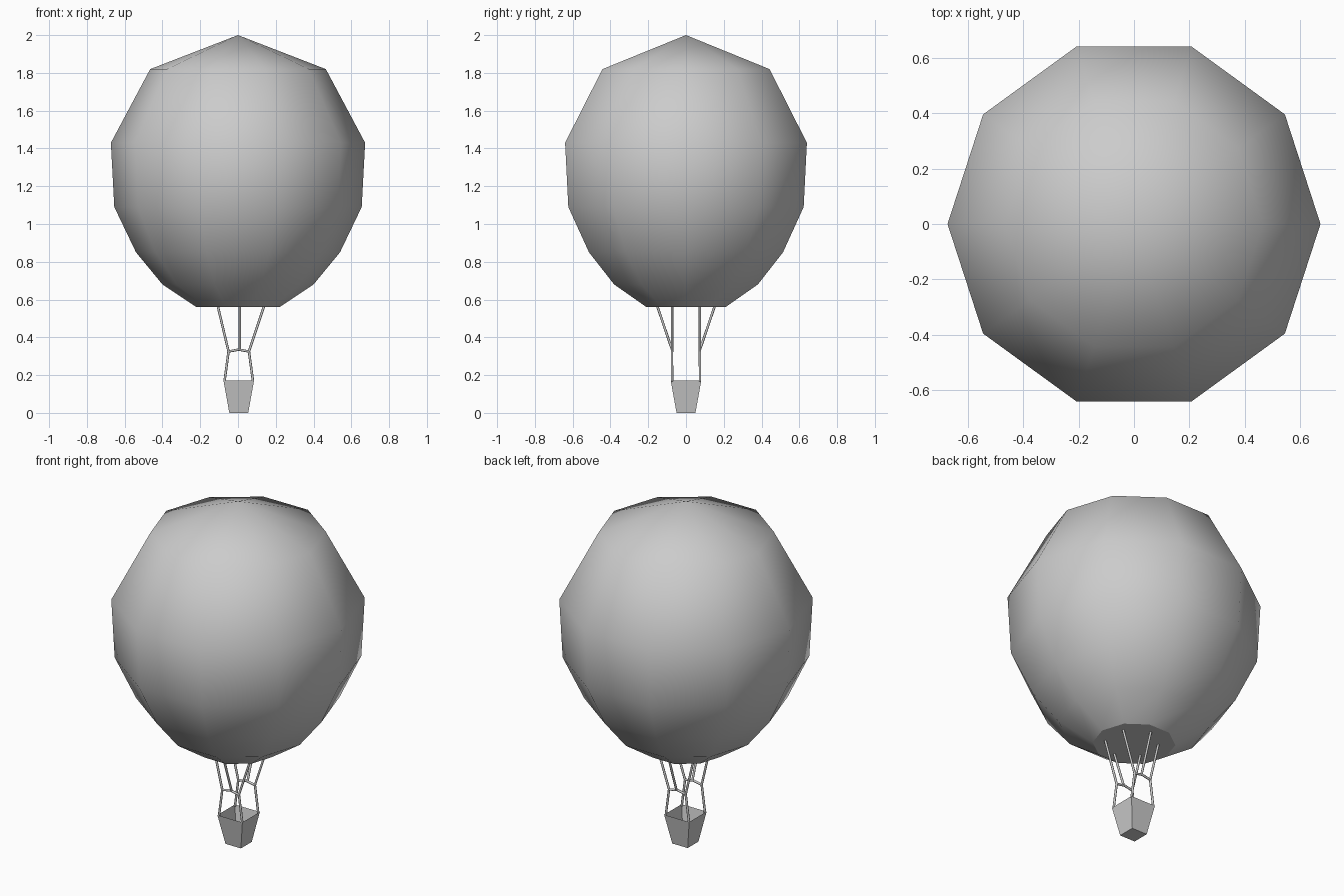
import bpy, bmesh, math
from mathutils import Vector

cube = bpy.data.objects.get("Cube")
if cube:
    bpy.data.objects.remove(cube, do_unlink=True)

grey = bpy.data.materials.new("plain_grey")
grey.use_nodes = True
colour = (0.6, 0.6, 0.6, 1)
grey.diffuse_color = colour
grey.node_tree.nodes["Principled BSDF"].inputs["Base Color"].default_value = colour


def add_object(name, bm, smooth=True):
    bmesh.ops.recalc_face_normals(bm, faces=bm.faces)
    for face in bm.faces:
        face.smooth = smooth
    mesh = bpy.data.meshes.new(name)
    bm.to_mesh(mesh)
    bm.free()
    mesh.materials.append(grey)
    obj = bpy.data.objects.new(name, mesh)
    bpy.context.collection.objects.link(obj)
    return obj


def bridge(bm, low, high):
    n = len(low)
    for i in range(n):
        j = (i + 1) % n
        bm.faces.new((low[i], low[j], high[j], high[i]))


# Envelope: ten-sided rings closed by an apex and a flat, sharp-edged base
PROFILE = [(0.22, 0.56), (0.40, 0.68), (0.54, 0.85), (0.655, 1.09), (0.673, 1.43), (0.465, 1.82)]
SIDES = 10
bm = bmesh.new()
rings = []
for radius, z in PROFILE:
    angles = [math.tau * i / SIDES for i in range(SIDES)]
    rings.append([bm.verts.new((radius * math.cos(a), radius * math.sin(a), z)) for a in angles])
for low, high in zip(rings, rings[1:]):
    bridge(bm, low, high)
apex = bm.verts.new((0, 0, 2))
for i in range(SIDES):
    bm.faces.new((rings[-1][i], rings[-1][(i + 1) % SIDES], apex))
base = bm.faces.new(rings[0][::-1])
for edge in base.edges:
    edge.smooth = False
add_object("balloon_envelope", bm)

# Basket: tapered box, open at the top
CENTRE_X = 0.004
bm = bmesh.new()
corners = [(-1, -1), (1, -1), (1, 1), (-1, 1)]
low, high = [[bm.verts.new((CENTRE_X + sx * h, sy * h, z)) for sx, sy in corners]
             for h, z in ((0.05, 0), (0.081, 0.172))]
bridge(bm, low, high)
bm.faces.new(low[::-1])
for edge in bm.edges:
    edge.smooth = False
add_object("basket", bm)


# Thin round struts between points
def strut(name, points, radius=0.0065):
    bm = bmesh.new()
    for a, b in zip(points, points[1:]):
        a, b = Vector(a), Vector(b)
        axis = b - a
        turn = axis.to_track_quat("Z", "Y").to_matrix().to_4x4()
        turn.translation = (a + b) / 2
        bmesh.ops.create_cone(bm, cap_ends=True, segments=8, radius1=radius,
                              radius2=radius, depth=axis.length + radius, matrix=turn)
    obj = add_object(name, bm)
    for edge in obj.data.edges:
        edge.use_edge_sharp = False
    obj.data.set_sharp_from_angle(angle=math.radians(50))


# Two arched frames over the basket, each hung from three ropes
for side, sy in (("front", -1), ("back", 1)):
    y = sy * 0.074
    left, right = CENTRE_X + 0.054, CENTRE_X - 0.054
    strut(side + "_basket_frame",
          [(CENTRE_X + 0.075, y, 0.17), (left, y, 0.325), (CENTRE_X, y, 0.335),
           (right, y, 0.325), (CENTRE_X - 0.075, y, 0.17)])
    strut(side + "_left_rope", [(left, y, 0.325), (0.138, y, 0.565)])
    strut(side + "_right_rope", [(right, y, 0.325), (-0.107, y, 0.565)])
    strut(side + "_middle_rope", [(0.01, y, 0.335), (0.01, sy * 0.152, 0.565)])
